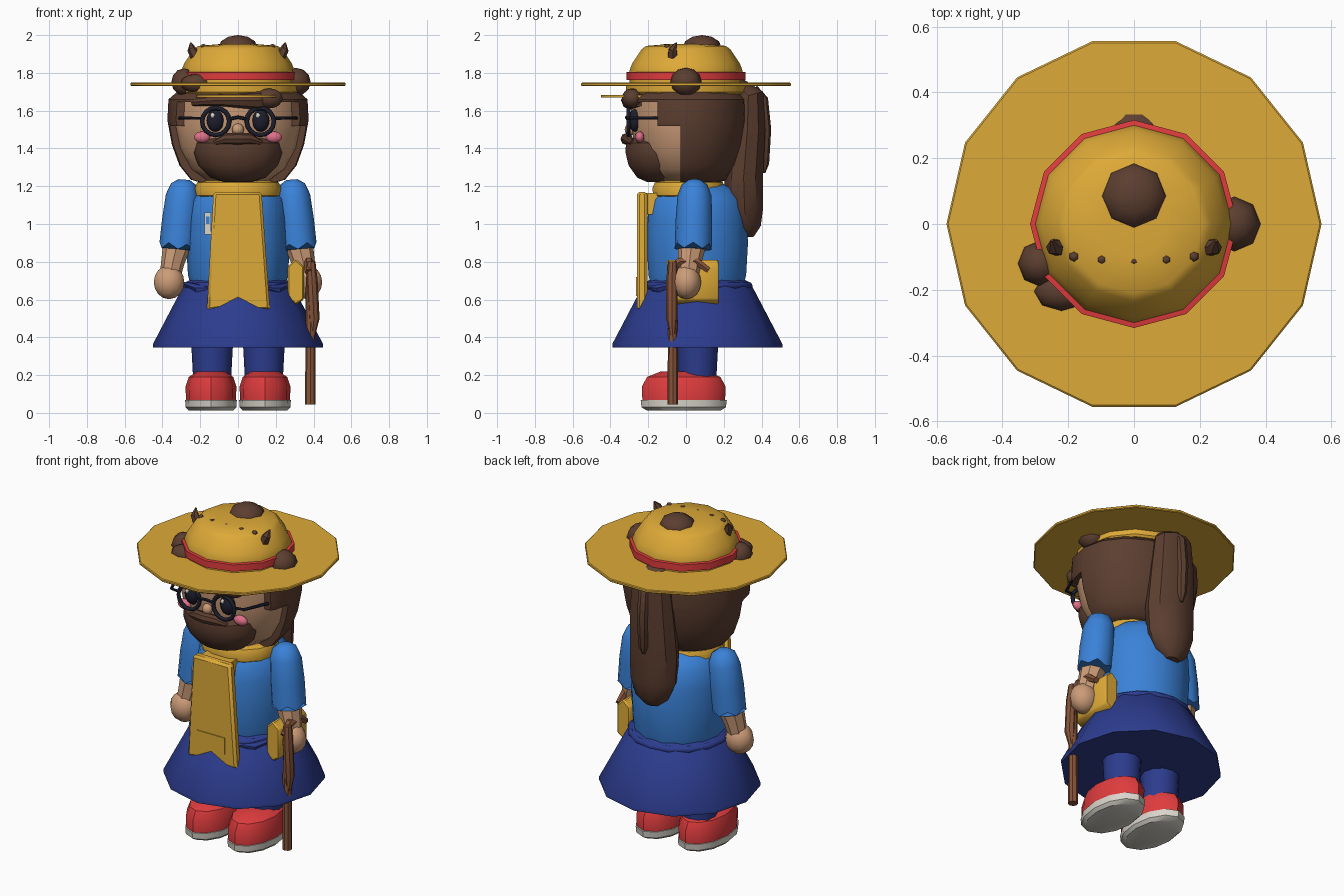
import bpy, bmesh, math
from mathutils import Vector

if "Cube" in bpy.data.objects:
    bpy.data.objects.remove(bpy.data.objects["Cube"], do_unlink=True)


def material(name, hexcode):
    srgb = [int(hexcode[i:i + 2], 16) / 255 for i in (0, 2, 4)]
    col = [c / 12.92 if c < 0.04 else ((c + 0.055) / 1.055) ** 2.4 for c in srgb] + [1]
    m = bpy.data.materials.new(name)
    m.use_nodes = True
    m.diffuse_color = col
    m.node_tree.nodes["Principled BSDF"].inputs["Base Color"].default_value = col
    return m


OCHRE = material("ochre", "DEAA38")
RED = material("red", "E03C3E")
HAIR = material("dark brown", "5C3E30")
SKIN = material("skin", "CC9C78")
BLUE = material("blue", "3A82D8")
NAVY = material("navy", "2C3C8E")
WOOD = material("wood brown", "86543A")
WHITE = material("off white", "DAD6CC")
BLACK = material("blue black", "1C1E2C")
PINK = material("pink", "DE7088")


def finish(name, bm, mat, sharp=38):
    """Smooth shading with sharp edges above an angle."""
    bmesh.ops.recalc_face_normals(bm, faces=bm.faces)
    for f in bm.faces:
        f.smooth = True
    for e in bm.edges:
        e.smooth = len(e.link_faces) == 2 and e.calc_face_angle(0) < math.radians(sharp)
    me = bpy.data.meshes.new(name)
    bm.to_mesh(me)
    bm.free()
    me.materials.append(mat)
    ob = bpy.data.objects.new(name, me)
    bpy.context.collection.objects.link(ob)
    return ob


def loft(name, rings, mat, cuts=(), bevel=0):
    bm = bmesh.new()
    rows = [[bm.verts.new(p) for p in ring] for ring in rings]
    n = len(rows[0])
    for a, b in zip(rows, rows[1:]):
        for i in range(n):
            j = (i + 1) % n
            bm.faces.new((a[i], a[j], b[j], b[i]))
    bm.faces.new(rows[0])
    bm.faces.new(rows[-1])
    for co, no in cuts:
        bmesh.ops.bisect_plane(bm, geom=bm.verts[:] + bm.edges[:] + bm.faces[:],
                               plane_co=co, plane_no=no, clear_inner=True)
        bmesh.ops.holes_fill(bm, edges=bm.edges[:], sides=0)
    if bevel:
        bmesh.ops.bevel(bm, geom=bm.edges[:], offset=bevel, segments=1, affect='EDGES')
    return finish(name, bm, mat)


def lathe(name, profile, mat, at=(0, 0), scale=(1, 1), n=12, cuts=()):
    """Profile is (radius, height) from bottom to top."""
    rings = []
    for r, z in profile:
        angles = [math.tau * i / n for i in range(n)]
        rings.append([(at[0] + r * scale[0] * math.cos(a),
                       at[1] + r * scale[1] * math.sin(a), z) for a in angles])
    return loft(name, rings, mat, cuts)


def tube(name, pts, radii, mat, n=8, wide=1, zigzag=0):
    """Tapered tube along points; wide stretches it sideways."""
    pts = [Vector(p) for p in pts]
    rings = []
    for k, p in enumerate(pts):
        d = (pts[min(k + 1, len(pts) - 1)] - pts[max(k - 1, 0)]).normalized()
        ref = Vector((0, 1, 0)) if abs(d.y) < 0.7 else Vector((0, 0, 1))
        u = ref.cross(d).normalized()
        v = d.cross(u)
        rings.append([p + radii[k] * (u * wide * math.cos(math.tau * i / n)
                                      + v * math.sin(math.tau * i / n)) for i in range(n)])
    for i, p in enumerate(rings[-1]):
        p.z += zigzag * (-1) ** i
    return loft(name, rings, mat)


def ball(name, at, size, mat, u=10, v=8):
    bm = bmesh.new()
    bmesh.ops.create_uvsphere(bm, u_segments=u, v_segments=v, radius=1)
    for p in bm.verts:
        p.co = Vector([c + s * q for c, s, q in zip(at, size, p.co)])
    return finish(name, bm, mat, 60)


def prism(name, outline, y0, y1, mat, bevel=0):
    """Outline in x and z, extruded along y."""
    return loft(name, [[(x, y, z) for x, z in outline] for y in (y0, y1)], mat, bevel=bevel)


def box(name, x0, x1, y0, y1, z0, z1, mat):
    return prism(name, [(x0, z0), (x1, z0), (x1, z1), (x0, z1)], y0, y1, mat)


def ring(name, at, major, minor, mat, upright=False, n=16, m=6, flat=1):
    """Torus, lying down or facing the front."""
    bm = bmesh.new()
    grid = []
    for i in range(n):
        a = math.tau * i / n
        row = []
        for j in range(m):
            b = math.tau * j / m
            r, h = major + minor * math.cos(b), minor * flat * math.sin(b)
            p = (r * math.cos(a), h, r * math.sin(a)) if upright else (r * math.cos(a), r * math.sin(a), h)
            row.append(bm.verts.new(Vector(at) + Vector(p)))
        grid.append(row)
    for i in range(n):
        for j in range(m):
            k, l = (i + 1) % n, (j + 1) % m
            bm.faces.new((grid[i][j], grid[k][j], grid[k][l], grid[i][l]))
    return finish(name, bm, mat, 65)


# Legs, shoes, arms and face parts on both sides
for s, side in ((-1, "right"), (1, "left")):
    foot = (s * 0.143, -0.012)
    lathe(side + "_sole", [(0.85, 0.012), (0.98, 0.03), (1, 0.068)], WHITE, foot, (0.137, 0.228))
    lathe(side + "_shoe", [(0.97, 0.068), (0.98, 0.14), (0.86, 0.19), (0.55, 0.218)],
          RED, foot, (0.137, 0.226))
    lathe(side + "_leg", [(0.1, 0.17), (0.115, 0.45)], NAVY, (s * 0.137, 0.06))
    tube(side + "_sleeve",
         [(s * 0.285, 0.045, 1.235), (s * 0.287, 0.045, 1.21), (s * 0.292, 0.045, 1.15),
          (s * 0.305, 0.042, 1.02), (s * 0.318, 0.038, 0.88)],
         [0.03, 0.068, 0.09, 0.097, 0.098], BLUE, n=12, zigzag=0.015)
    tube(side + "_forearm", [(s * 0.315, 0.035, 0.92), (s * 0.345, 0.02, 0.8), (s * 0.36, 0.01, 0.72)],
         [0.08, 0.062, 0.055], SKIN)
    ball(side + "_hand", (s * 0.365, 0.003, 0.692), (0.085, 0.077, 0.09), SKIN)
    ball(side + "_cheek", (s * 0.19, -0.245, 1.46), (0.045, 0.025, 0.03), PINK)
    ball(side + "_eye", (s * 0.12, -0.27, 1.548), (0.048, 0.035, 0.06), BLACK)
    ball(side + "_eye_glint", (s * 0.12 - 0.015, -0.3, 1.575), (0.013, 0.01, 0.015), WHITE, 6, 4)
    ring(side + "_spectacle_rim", (s * 0.118, -0.305, 1.543), 0.072, 0.012, BLACK, upright=True)
    tube(side + "_spectacle_arm", [(s * 0.185, -0.305, 1.56), (s * 0.245, -0.295, 1.56),
                                   (s * 0.33, -0.1, 1.56)], [0.009] * 3, BLACK, 6)
    tube(side + "_hat_spike", [(s * 0.225, -0.07, 1.89), (s * 0.245, -0.07, 1.925), (s * 0.25, -0.05, 1.96)],
         [0.03, 0.024, 0.004], HAIR, 6)
tube("spectacle_bridge", [(-0.05, -0.308, 1.555), (0, -0.315, 1.565), (0.05, -0.308, 1.555)],
     [0.009] * 3, BLACK, 6)

# Skirt, sash and torso
lathe("skirt", [(0.42, 0.345), (0.45, 0.345), (0.45, 0.365), (0.28, 0.69), (0.24, 0.71)], NAVY, (0, 0.06))
ring("sash", (0, 0.06, 0.672), 0.272, 0.022, NAVY)
for s in (-1, 1):
    tube("sash_fold", [(s * 0.13, -0.2, 0.655), (s * 0.21, -0.14, 0.66), (s * 0.28, -0.04, 0.685)],
         [0.01, 0.024, 0.01], NAVY, 6)
lathe("shirt", [(0.25, 0.67), (0.265, 0.73), (0.275, 0.9), (0.268, 1.03), (0.25, 1.13),
                (0.2, 1.19), (0.12, 1.22)], BLUE, (0, 0.06), n=14)
box("tag", -0.177, -0.142, -0.2, -0.14, 0.945, 1.06, WHITE)
box("tag_inset", -0.169, -0.15, -0.204, -0.199, 1.0, 1.04, BLUE)

# Scarf with hanging tail
lathe("scarf", [(0.19, 1.125), (0.225, 1.15), (0.23, 1.19), (0.215, 1.22), (0.16, 1.235)],
      OCHRE, (0, 0.015), (1, 0.86), n=14)
prism("scarf_tail", [(-0.13, 1.17), (0.125, 1.17), (0.17, 0.54), (0.08, 0.56), (0, 0.582),
                     (-0.08, 0.552), (-0.165, 0.54)], -0.205, -0.26, OCHRE, bevel=0.014)
box("scarf_knot", -0.1, 0.1, -0.22, -0.12, 1.05, 1.165, OCHRE)
box("scarf_pocket", -0.095, 0.095, -0.265, -0.258, 0.62, 0.72, OCHRE)

# Pouch and walking stick
prism("pouch", [(0.262, 0.61), (0.305, 0.572), (0.35, 0.6), (0.35, 0.775), (0.305, 0.815), (0.262, 0.775)],
      -0.1, 0.172, OCHRE, bevel=0.008)
tube("stick_shaft", [(0.383, -0.07, 0.045), (0.383, -0.07, 0.72)], [0.028, 0.024], WOOD)
tube("stick_grip", [(0.385, -0.07, 0.8), (0.392, -0.075, 0.7), (0.402, -0.075, 0.5), (0.392, -0.07, 0.375)],
     [0.025, 0.03, 0.03, 0.008], WOOD)
tube("stick_handle", [(0.375, -0.09, 0.745), (0.375, -0.035, 0.8), (0.375, 0.05, 0.805), (0.375, 0.12, 0.755)],
     [0.022, 0.025, 0.025, 0.018], WOOD, 6)

# Head and hair shell
lathe("head", [(0.16, 1.225), (0.25, 1.29), (0.31, 1.4), (0.337, 1.53), (0.335, 1.65), (0.28, 1.7)],
      SKIN, scale=(1, 0.87), n=20)
hair = [(0.2, 1.22), (0.25, 1.235), (0.31, 1.31), (0.35, 1.42), (0.374, 1.55), (0.368, 1.66),
        (0.31, 1.71), (0.1, 1.74)]
for part, cuts in (("back_hair", [((0, -0.03, 0), (0, 1, 0))]),
                   ("side_hair", [((0, -0.15, 0), (0, 1, 0)), ((0, 0, 1.52), (0, 0, 1))]),
                   ("top_hair", [((0, 0, 1.645), (0, 0, 1))])):
    lathe(part, hair, HAIR, scale=(1, 0.89), n=16, cuts=cuts)
tube("ponytail", [(0, 0.26, 1.75), (0, 0.33, 1.68), (0, 0.325, 1.5), (0, 0.305, 1.25), (0, 0.31, 1.08),
                  (0, 0.325, 0.98), (0, 0.33, 0.93)],
     [0.04, 0.085, 0.1, 0.108, 0.104, 0.075, 0.03], HAIR, 10, wide=1.4)
tube("loose_strand", [(0, 0.36, 1.72), (0, 0.4, 1.66), (0, 0.415, 1.5), (0, 0.41, 1.32), (0, 0.41, 1.27)],
     [0.02, 0.035, 0.036, 0.03, 0.01], HAIR)
tube("fringe", [(-0.24, -0.23, 1.645), (-0.1, -0.295, 1.655), (0.1, -0.295, 1.655), (0.2, -0.25, 1.66)],
     [0.02, 0.03, 0.05, 0.04], HAIR)
ball("fringe_curl", (0.165, -0.285, 1.665), (0.075, 0.055, 0.053), HAIR)

# Nose, beard and moustache
ball("nose", (0, -0.295, 1.5), (0.032, 0.03, 0.032), SKIN, 8, 6)
lathe("beard", [(0.3, 1.222), (0.62, 1.245), (0.9, 1.31), (1, 1.38), (0.98, 1.43), (0.8, 1.455)],
      HAIR, (0, -0.155), (0.235, 0.17), 14, cuts=[((0, -0.04, 1.42), (0, -0.97, -0.1))])
tube("moustache", [(-0.125, -0.285, 1.43), (-0.06, -0.31, 1.452), (0, -0.315, 1.45),
                   (0.06, -0.31, 1.452), (0.125, -0.285, 1.43)],
     [0.012, 0.03, 0.032, 0.03, 0.012], HAIR)

# Peaked cap under the straw hat
lathe("cap_band", [(0.315, 1.688), (0.325, 1.7), (0.325, 1.73), (0.3, 1.74)], OCHRE, n=14)
lathe("cap_peak", [(1, 1.669), (1, 1.682)], OCHRE, (0, -0.25), (0.22, 0.205), 14)

# Straw hat
lathe("hat_brim", [(0.565, 1.73), (0.57, 1.734), (0.57, 1.744), (0.565, 1.748)], OCHRE, n=14)
lathe("hat_crown", [(0.3, 1.74), (0.3, 1.81), (0.285, 1.85), (0.235, 1.925), (0.21, 1.943), (0.1, 1.952)], OCHRE)
lathe("hat_ribbon", [(0.316, 1.762), (0.316, 1.803), (0.302, 1.806)], RED)
for i, x in enumerate((-0.182, -0.098, 0, 0.098, 0.182)):
    ball("hat_bead", (x, -0.112 + 0.4 * x * x, 1.94), (0.016, 0.016, 0.014), HAIR, 6, 4)

# Hair buns on the hat
ball("top_bun", (0, 0.085, 1.935), (0.103, 0.103, 0.065), HAIR, 8, 6)
ball("left_bun", (0.305, 0, 1.752), (0.08, 0.083, 0.075), HAIR, 8, 6)
ball("right_bun", (-0.285, -0.12, 1.752), (0.068, 0.07, 0.072), HAIR, 8, 6)
ball("right_bun_curl", (-0.22, -0.205, 1.745), (0.085, 0.06, 0.05), HAIR, 8, 6)
